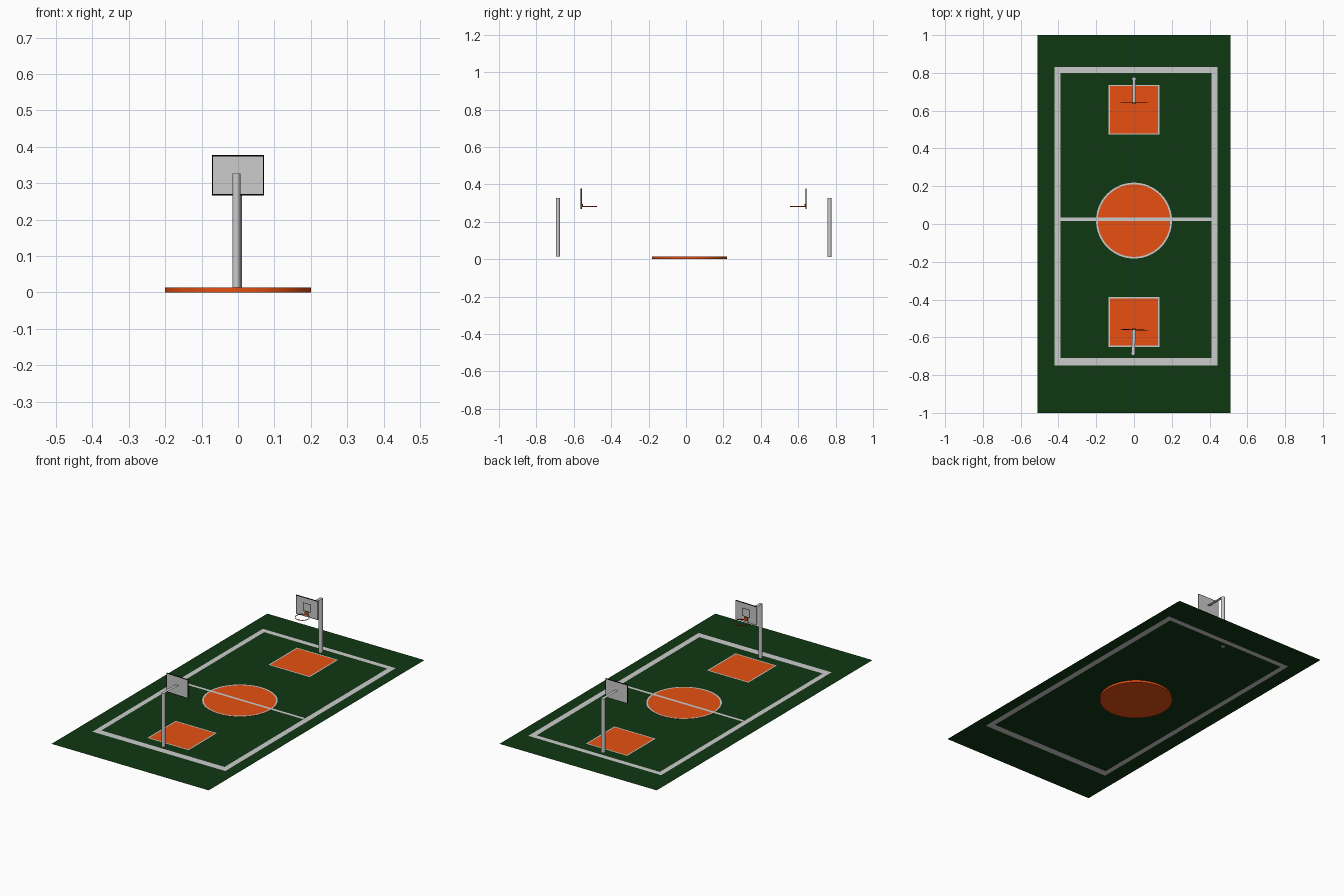
import bpy, bmesh, math
from mathutils import Matrix

if "Cube" in bpy.data.objects:
    bpy.data.objects.remove(bpy.data.objects["Cube"])


def material(name, rgb):
    m = bpy.data.materials.new(name)
    m.diffuse_color = (*rgb, 1)
    m.use_nodes = True
    m.node_tree.nodes["Principled BSDF"].inputs["Base Color"].default_value = m.diffuse_color
    return m


ORANGE = material("orange", (0.8, 0.08, 0.006))
GREEN = material("green", (0.005, 0.038, 0.006))
BLACK = material("black", (0.0, 0.0, 0.0))
GREY = material("grey", (0.8, 0.8, 0.8))
FLAT = Matrix.Identity(4)
GROUND = 0.012


def finish(name, bm, mat, M=FLAT):
    me = bpy.data.meshes.new(name)
    bm.to_mesh(me)
    bm.free()
    ob = bpy.data.objects.new(name, me)
    bpy.context.collection.objects.link(ob)
    ob.matrix_world = M
    me.materials.append(mat)
    return ob


def rect_points(r):
    x0, x1, y0, y1 = r
    return [(x0, y0), (x1, y0), (x1, y1), (x0, y1)]


def circle_points(r, cy, n=64):
    return [(r * math.cos(2 * math.pi * i / n), cy + r * math.sin(2 * math.pi * i / n)) for i in range(n)]


def sheet(name, pts, z, mat, M=FLAT):
    bm = bmesh.new()
    bm.faces.new([bm.verts.new((x, y, z)) for x, y in pts])
    return finish(name, bm, mat, M)


def band(name, outer, inner, z, mat, M=FLAT):
    bm = bmesh.new()
    a = [bm.verts.new((x, y, z)) for x, y in outer]
    b = [bm.verts.new((x, y, z)) for x, y in inner]
    n = len(a)
    for i in range(n):
        j = (i + 1) % n
        bm.faces.new((a[i], a[j], b[j], b[i]))
    return finish(name, bm, mat, M)


def box(name, size, centre, mat, M=FLAT):
    bm = bmesh.new()
    bmesh.ops.create_cube(bm, size=1, matrix=Matrix.Translation(centre) @ Matrix.Diagonal((*size, 1)))
    return finish(name, bm, mat, M)


def cylinder(name, r, z0, z1, x, y, n, mat, M=FLAT, caps=True):
    bm = bmesh.new()
    bmesh.ops.create_cone(bm, cap_ends=caps, segments=n, radius1=r, radius2=r, depth=z1 - z0,
                          matrix=Matrix.Translation((x, y, (z0 + z1) / 2)))
    ob = finish(name, bm, mat, M)
    for p in ob.data.polygons:
        p.use_smooth = len(p.vertices) == 4
    for e in ob.data.edges:
        a, b = (ob.data.vertices[i].co.z for i in e.vertices)
        e.use_edge_sharp = abs(a - b) < 1e-5
    return ob


# Court: outer surround, inlaid boundary line, inner floor
edge = rect_points((-0.51, 0.51, -1, 1))
line_out = rect_points((-0.42, 0.443, -0.75, 0.83))
line_in = rect_points((-0.39, 0.41, -0.71, 0.80))
band("court_surround", edge, line_out, GROUND, GREEN)
band("boundary_line", line_out, line_in, GROUND, GREY)
sheet("court_floor", line_in, GROUND, GREEN)

# Centre circle with its rim and the halfway line
CY = 0.018
cylinder("centre_disc", 0.201, 0, 0.0135, 0, CY, 64, ORANGE)
band("centre_ring", circle_points(0.201, CY), circle_points(0.192, CY), 0.0142, GREY)
sheet("halfway_line", rect_points((-0.39, 0.41, 0.017, 0.034)), 0.0148, GREY)

# Painted keys
for side, y0, y1 in (("front", -0.65, -0.387), ("back", 0.473, 0.737)):
    b = 0.007
    inner = rect_points((-0.134 + b, 0.134 - b, y0 + b, y1 - b))
    band(side + "_key_border", rect_points((-0.134, 0.134, y0, y1)), inner, 0.0135, GREY)
    sheet(side + "_key", inner, 0.0135, ORANGE)


# Basket stand: local origin below the backboard, +y towards the court
def basket(side, M, post_bottom):
    cylinder(side + "_post", 0.011, post_bottom, 0.327, 0, -0.125, 24, GREY, M)
    sheet(side + "_arm", rect_points((-0.009, 0.009, -0.125, 0)), 0.3275, GREY, M)
    board = box(side + "_backboard", (0.144, 0.004, 0.11), (0, 0, 0.322), BLACK, M)
    board.data.materials.append(GREY)
    for p in board.data.polygons:
        p.material_index = int(abs(p.normal.y) > 0.9)
    # thin black outlines on both faces and the target square on the court side
    for part, y, w, h, t in (("court_outline", 0.0026, 0.072, 0.055, 0.003),
                             ("rear_outline", -0.0026, 0.072, 0.055, 0.003),
                             ("target_square", 0.0026, 0.025, 0.024, 0.003)):
        V = M @ Matrix.Translation((0, y, 0.322)) @ Matrix.Rotation(math.pi / 2, 4, 'X')
        band(side + "_" + part, rect_points((-w, w, -h, h)),
             rect_points((t - w, w - t, t - h, h - t)), 0, BLACK, V)
    # thin hoop and bracket
    box(side + "_rim_bracket", (0.022, 0.006, 0.018), (0, 0.005, 0.287), ORANGE, M)
    cylinder(side + "_rim", 0.039, 0.279, 0.284, 0, 0.046, 32, ORANGE, M, caps=False)


basket("front", Matrix.Translation((0, -0.56, 0)) @ Matrix.Rotation(math.radians(-2), 4, 'Z'), 0.013)
basket("back", Matrix.Translation((0, 0.642, 0)) @ Matrix.Rotation(math.pi, 4, 'Z'), 0.0115)
